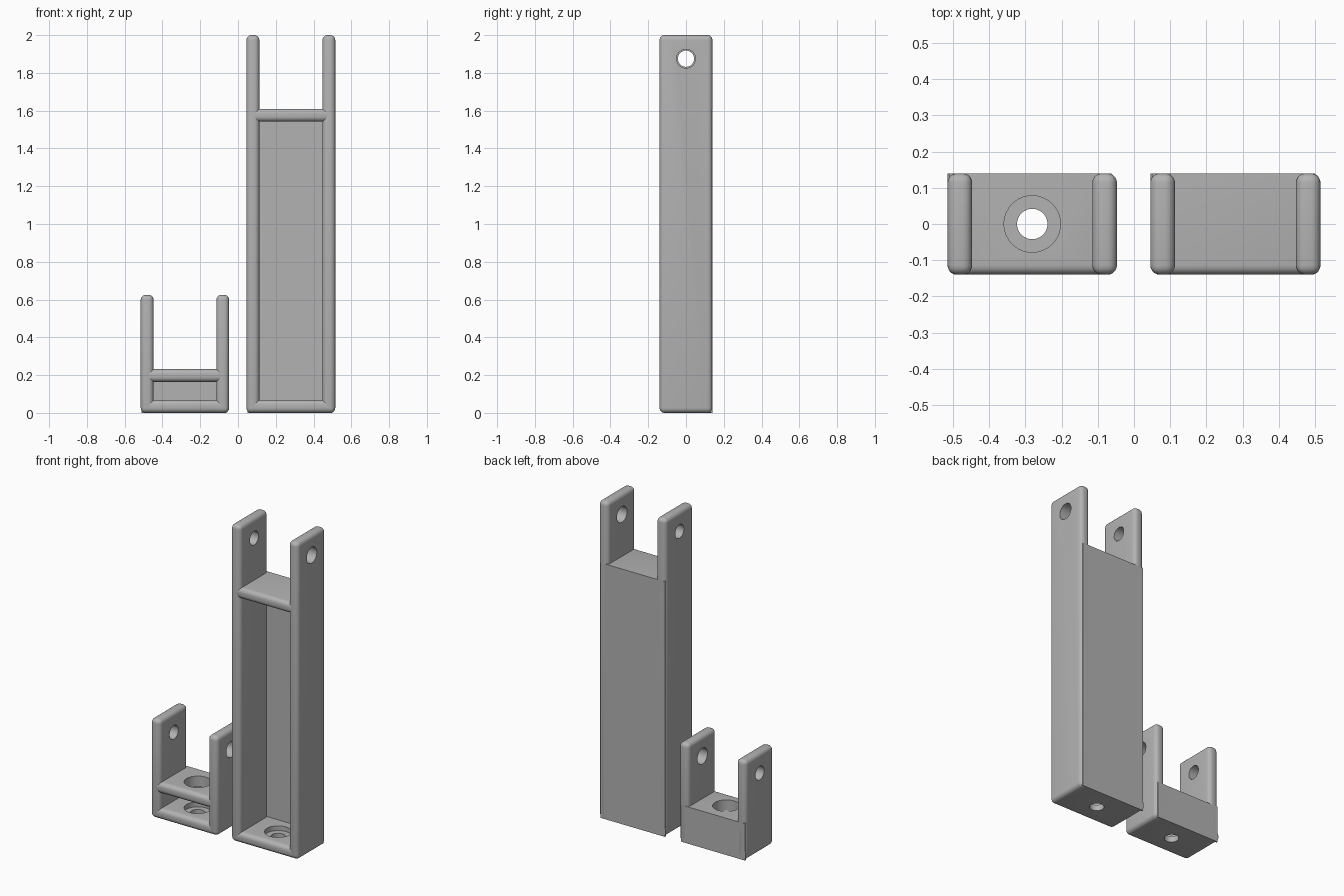
import bpy
import bmesh
from math import pi
from mathutils import Matrix, Vector

if "Cube" in bpy.data.objects:
    bpy.data.objects.remove(bpy.data.objects["Cube"])

grey = bpy.data.materials.new("plain grey")
grey.use_nodes = True
colour = (0.45, 0.45, 0.45, 1)
grey.diffuse_color = colour
grey.node_tree.nodes["Principled BSDF"].inputs["Base Color"].default_value = colour

DEPTH = 0.14    # half depth of each bracket
WALL = 0.068    # thickness of arms and shelves
ROUND = 0.026   # edge rounding


def make_object(name, bm):
    mesh = bpy.data.meshes.new(name)
    bm.to_mesh(mesh)
    bm.free()
    obj = bpy.data.objects.new(name, mesh)
    bpy.context.collection.objects.link(obj)
    mesh.materials.append(grey)
    return obj


def box(name, low, high, rounded=lambda mid: True, radius=ROUND):
    """Box between two corners; edges whose midpoint passes the rule are rounded."""
    low, high = Vector(low), Vector(high)
    bm = bmesh.new()
    bmesh.ops.create_cube(bm, size=1)
    bmesh.ops.scale(bm, vec=high - low, verts=bm.verts)
    bmesh.ops.translate(bm, vec=(low + high) / 2, verts=bm.verts)
    edges = [e for e in bm.edges if rounded((e.verts[0].co + e.verts[1].co) / 2)]
    if edges:
        bmesh.ops.bevel(bm, geom=edges, offset=radius, segments=5, profile=0.5,
                        affect='EDGES', clamp_overlap=True)
    return make_object(name, bm)


def drill(obj, centre, radius, length, axis='Z'):
    """Cut a round hole through a part."""
    bm = bmesh.new()
    bmesh.ops.create_cone(bm, cap_ends=True, segments=40, radius1=radius,
                          radius2=radius, depth=length)
    if axis == 'X':
        bmesh.ops.rotate(bm, matrix=Matrix.Rotation(pi / 2, 3, 'Y'), verts=bm.verts)
    bmesh.ops.translate(bm, vec=centre, verts=bm.verts)
    cutter = make_object("hole_cutter", bm)
    cutter.hide_render = True
    mod = obj.modifiers.new("hole", 'BOOLEAN')
    mod.operation, mod.solver, mod.object = 'DIFFERENCE', 'EXACT', cutter
    bpy.context.view_layer.objects.active = obj
    bpy.ops.object.modifier_apply(modifier=mod.name)
    bpy.data.objects.remove(cutter)


def bracket(prefix, x0, x1, height, shelf_top, shelf_hole):
    middle = (x0 + x1) / 2
    not_back = lambda mid: mid.y < DEPTH - 0.001

    # Upright arms, each with a pivot hole near the top
    arms = []
    for side, x, hole in (("right", x0, 0.043), ("left", x1 - WALL, 0.05)):
        arm = box(f"{prefix}_{side}_arm", (x, -DEPTH, 0), (x + WALL, DEPTH, height))
        drill(arm, (x + WALL / 2, 0, height - 0.125), hole, 0.2, 'X')
        arms.append(arm)

    # Base with a screw hole and a counterbore
    base = box(f"{prefix}_base", (x0, -DEPTH, 0), (x1 - 0.015, DEPTH, WALL), not_back)
    drill(base, (middle, 0, 0), 0.042, 0.4)
    drill(base, (middle, 0, WALL), 0.078, 0.06)

    # Shelf between the arms
    shelf = box(f"{prefix}_shelf", (x0 + 0.015, -DEPTH, shelf_top - WALL),
                (x1 - 0.015, DEPTH, shelf_top), not_back)
    if shelf_hole:
        drill(shelf, (middle, 0, shelf_top), 0.078, 0.3)

    # Thin back sheet
    back = box(f"{prefix}_back_sheet", (x0 + 0.005, DEPTH - 0.01, 0),
               (x1 - 0.015, DEPTH, shelf_top), lambda mid: False)
    return arms + [base, shelf, back]


parts = bracket("tall_bracket", 0.045, 0.515, 2.0, 1.61, False)
parts += bracket("short_bracket", -0.515, -0.047, 0.625, 0.232, True)

bpy.ops.object.select_all(action='DESELECT')
for part in parts:
    part.select_set(True)
bpy.context.view_layer.objects.active = parts[0]
bpy.ops.object.shade_smooth_by_angle(angle=pi / 6)
